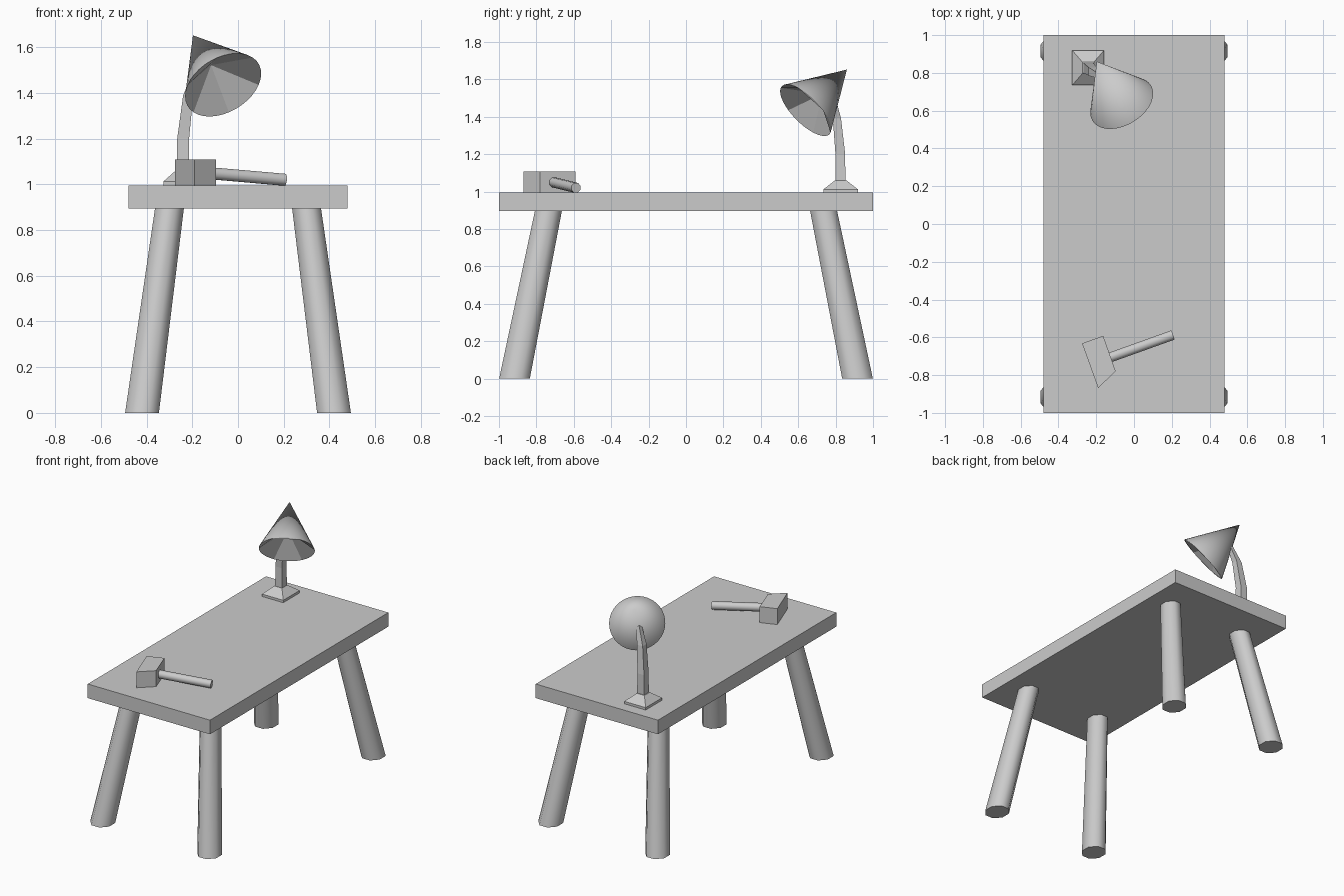
import bpy, bmesh, math
from mathutils import Vector

if "Cube" in bpy.data.objects:
    bpy.data.objects.remove(bpy.data.objects["Cube"])


def finish(name, bm):
    bmesh.ops.recalc_face_normals(bm, faces=bm.faces)
    mesh = bpy.data.meshes.new(name)
    bm.to_mesh(mesh)
    bm.free()
    ob = bpy.data.objects.new(name, mesh)
    bpy.context.collection.objects.link(ob)
    return ob


def skin(name, loops, smooth=False):
    """Join matching point loops into a capped solid."""
    bm = bmesh.new()
    rings = [[bm.verts.new(p) for p in loop] for loop in loops]
    n = len(rings[0])
    for a, b in zip(rings, rings[1:]):
        for i in range(n):
            j = (i + 1) % n
            f = bm.faces.new((a[i], a[j], b[j], b[i]))
            f.smooth = smooth
    bm.faces.new(rings[0][::-1])
    bm.faces.new(rings[-1])
    for e in bm.edges:
        if any(len(f.verts) > 4 for f in e.link_faces):
            e.smooth = False
    return finish(name, bm)


def ring(c, hx, hy, sides):
    """Horizontal polygon whose flat sides lie hx, hy from the centre."""
    k = 1 / math.cos(math.pi / sides)
    return [(c[0] + hx * k * math.cos(math.tau * (i + .5) / sides),
             c[1] + hy * k * math.sin(math.tau * (i + .5) / sides), c[2])
            for i in range(sides)]


# Table top
skin("table_top", [ring((0, 0, z), .48, 1, 4) for z in (.895, .995)])

# Four splayed, slightly tapered legs
for sx, side in ((-1, "left"), (1, "right")):
    for sy, end in ((-1, "front"), (1, "back")):
        skin(f"{end}_{side}_leg",
             [ring((sx * .42, sy * .917, 0), .074, .082, 8),
              ring((sx * .298, sy * .733, .91), .063, .072, 8)], True)

# Lamp base and bent neck
skin("lamp_base", [ring((-.243, .827, z), hx, hy, 4) for z, hx, hy in
                   ((.995, .084, .092), (1.012, .084, .092), (1.06, .03, .03))])
skin("lamp_neck", [ring(c, h, h, 4) for c, h in
                   (((-.24, .825, 1.05), .027), ((-.24, .825, 1.2), .026),
                    ((-.218, .807, 1.39), .022), ((-.17, .78, 1.53), .012))])

# Conical shade: smooth outside, six flat facets inside
centre, apex = Vector((-.065, .64, 1.435)), Vector((-.197, .86, 1.652))
axis = apex - centre
rot = axis.to_track_quat('Z', 'Y')
count, facets = 36, 6
bm = bmesh.new()
rim = [bm.verts.new(centre + rot @ Vector((.181 * math.cos(math.tau * i / count),
                                          .181 * math.sin(math.tau * i / count), 0)))
       for i in range(count)]
outer_tip = bm.verts.new(apex)
inner_tip = bm.verts.new(centre + axis * .4)
for i in range(count):
    bm.faces.new((rim[i], rim[(i + 1) % count], outer_tip)).smooth = True
step = count // facets
for i in range(0, count, step):
    bm.faces.new([inner_tip] + [rim[(i + k) % count] for k in range(step, -1, -1)])
for i in range(count):
    bm.edges.get((rim[i], rim[(i + 1) % count])).smooth = False
finish("lamp_shade", bm)

# Hammer head with a wedge-shaped end
plan = [(-.275, -.632), (-.19, -.868), (-.097, -.78), (-.163, -.592)]
skin("hammer_head", [[(x, y, z) for x, y in plan] for z in (.995, 1.108)])

# Hammer handle resting on the table
start, end = Vector((-.15, -.715, 1.051)), Vector((.205, -.588, 1.02))
turn = (end - start).to_track_quat('Z', 'Y')
skin("hammer_handle", [[p + turn @ Vector(v) for v in ring((0, 0, 0), .026, .026, 8)]
                       for p in (start, end)], True)
